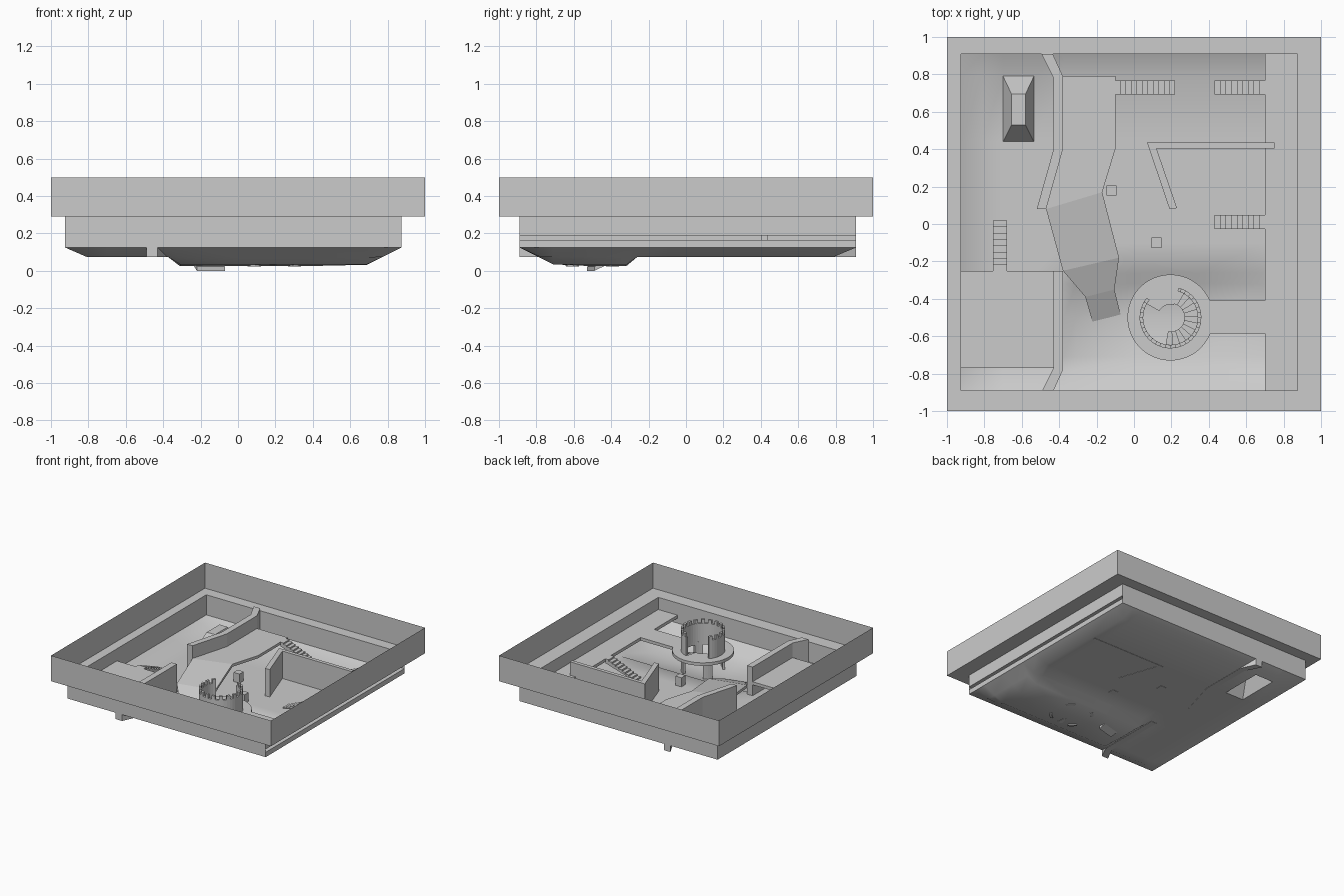
import bpy, bmesh
from math import sin, cos, radians

if "Cube" in bpy.data.objects:
    bpy.data.objects.remove(bpy.data.objects["Cube"])

X0, X1, Y0, Y1 = -0.925, 0.875, -0.89, 0.91
FLOOR, DECK, WALL = 0.075, 0.19, 0.31


def make(name, verts, faces, smooth=False, fix=True):
    me = bpy.data.meshes.new(name)
    me.from_pydata(verts, [], faces)
    bm = bmesh.new()
    bm.from_mesh(me)
    if fix:
        bmesh.ops.recalc_face_normals(bm, faces=bm.faces)
    for f in bm.faces:
        f.smooth = smooth
    bm.to_mesh(me)
    bm.free()
    ob = bpy.data.objects.new(name, me)
    bpy.context.collection.objects.link(ob)
    return ob


def prism(name, pts, z0, z1):
    n = len(pts)
    v = [(x, y, z0) for x, y in pts] + [(x, y, z1) for x, y in pts]
    f = [tuple(range(n)), tuple(range(n, 2 * n))]
    f += [(i, (i + 1) % n, n + (i + 1) % n, n + i) for i in range(n)]
    return make(name, v, f)


def block(name, x0, x1, y0, y1, z0, z1):
    return prism(name, [(x0, y0), (x1, y0), (x1, y1), (x0, y1)], z0, z1)


def loft(name, rings, cap_top=False):
    """Stack of four-cornered rings (x0, x1, y0, y1, z)."""
    v, f = [], []
    for x0, x1, y0, y1, z in rings:
        v += [(x0, y0, z), (x1, y0, z), (x1, y1, z), (x0, y1, z)]
    for r in range(len(rings) - 1):
        for i in range(4):
            a, b = r * 4 + i, r * 4 + (i + 1) % 4
            f.append((a, b, b + 4, a + 4))
    if cap_top:
        f.append(tuple(range(len(v) - 4, len(v))))
    return make(name, v, f)


def stairs(name, start, direction, length, width, n, z0, z1):
    """Saw-tooth flight climbing along direction, with a sloping underside."""
    dx, dy = direction
    prof = []
    for i in range(n):
        z = z0 + (z1 - z0) * (i + 1) / n
        prof += [(length * i / n, z), (length * (i + 1) / n, z)]
    prof = [(0, z0)] + prof + [(length, z1 - 0.035)]
    v = [(start[0] + dx * s - dy * w, start[1] + dy * s + dx * w, z)
         for w in (-width / 2, width / 2) for s, z in prof]
    m = len(prof)
    f = [tuple(range(m)), tuple(range(m, 2 * m))]
    f += [(i, (i + 1) % m, m + (i + 1) % m, m + i) for i in range(m)]
    return make(name, v, f)


# Outer rim, ledge and inner retaining walls (right wall has a slot at deck level)
loft("outer_rim", [(-1, 1, -1, 1, 0.5), (-1, 1, -1, 1, 0.29), (X0, X1, Y0, Y1, 0.29)])
make("retaining_walls",
     [(X1, Y1, 0.125), (X0, Y1, 0.125), (X0, Y0, 0.125), (X1, Y0, 0.125),
      (X1, Y1, 0.29), (X0, Y1, 0.29), (X0, Y0, 0.29), (X1, Y0, 0.29),
      (X1, Y1, DECK), (X1, Y0, DECK), (X1, Y1, 0.165), (X1, Y0, 0.165)],
     [(0, 1, 5, 4), (1, 2, 6, 5), (2, 3, 7, 6), (8, 9, 7, 4), (0, 3, 11, 10)], fix=False)

# Terrain bowl with a deeper basin at the front; open below the mound
xs = [X0, -0.81, -0.7, -0.535, -0.375, -0.31, 0.0, 0.35, 0.69, 0.775, X1]
ys = [Y0, -0.78, -0.71, -0.5, -0.32, -0.26, -0.1, 0.2, 0.44, 0.79, Y1]


def ground(x, y):
    d = min(x - X0, X1 - x, y - Y0, Y1 - y)
    t = max((y + 0.32) / 0.06, (-0.31 - x) / 0.065)
    base = 0.025 + 0.05 * min(1, max(0, t))
    return max(base, 0.125 - 0.5 * d)


tv = [(x, y, ground(x, y)) for y in ys for x in xs]
n = len(xs)
tf = [(j * n + i, j * n + i + 1, (j + 1) * n + i + 1, (j + 1) * n + i)
      for j in range(len(ys) - 1) for i in range(n - 1)
      if not (xs[i] == -0.7 and ys[j] == 0.44)]
make("terrain", tv, tf, smooth=True, fix=False)
loft("mound", [(-0.7, -0.535, 0.44, 0.79, FLOOR), (-0.655, -0.58, 0.53, 0.695, 0.2)], True)

# Free-standing walls
prism("back_left_wall", [(-0.495, Y1), (-0.43, 0.78), (-0.43, 0.4), (-0.52, 0.08),
                         (-0.47, 0.08), (-0.38, 0.4), (-0.38, 0.79), (-0.435, Y1)], 0.073, WALL)
prism("front_left_wall", [(-0.49, Y0), (-0.43, -0.77), (-0.43, -0.25), (-0.38, -0.25),
                          (-0.38, -0.78), (-0.43, Y0)], 0.073, WALL)
prism("right_wall", [(0.07, 0.435), (0.75, 0.435), (0.75, 0.405), (0.12, 0.405),
                     (0.23, 0.085), (0.19, 0.08)], 0.073, 0.3)
for k, (x, y) in enumerate([(-0.12, 0.18), (0.12, -0.1)]):
    block("post_%d" % k, x - 0.027, x + 0.027, y - 0.027, y + 0.027, 0.073, 0.15)

# Side decks and the bridge to the tower
loft("right_deck", [(0.7, X1, Y0, Y1, 0.165), (0.7, 0.7, Y0, Y1, 0.165),
                    (0.7, 0.7, Y0, Y1, DECK), (0.7, X1, Y0, Y1, DECK)])
deck = bpy.data.meshes["right_deck"]
deck.clear_geometry()
deck.from_pydata([(X1, Y0, 0.165), (X1, Y1, 0.165), (0.7, Y1, 0.165), (0.7, Y0, 0.165),
                  (X1, Y0, DECK), (X1, Y1, DECK), (0.7, Y1, DECK), (0.7, Y0, DECK)], [],
                 [(0, 3, 2, 1), (4, 5, 6, 7), (3, 7, 6, 2)])
block("bridge", 0.4, 0.7, -0.585, -0.41, 0.165, DECK)
block("left_deck", X0, -0.38, -0.77, -0.25, 0.165, DECK)

# Central platform running down into the basin
rows = [(-0.38, 0.79, -0.1, 0.79, 0.205), (-0.38, 0.4, -0.1, 0.4, 0.205),
        (-0.47, 0.08, -0.17, 0.17, 0.205), (-0.38, -0.25, -0.08, -0.18, 0.15),
        (-0.26, -0.39, -0.105, -0.35, 0.09), (-0.22, -0.53, -0.07, -0.49, 0.022)]
rv, rf = [], []
for ax, ay, bx, by, z in rows:
    rv += [(ax, ay, z), (bx, by, z), (bx, by, z - 0.022), (ax, ay, z - 0.022)]
for r in range(len(rows) - 1):
    rf += [(r * 4 + i, r * 4 + (i + 1) % 4, r * 4 + 4 + (i + 1) % 4, r * 4 + 4 + i)
           for i in range(4)]
rf += [(0, 1, 2, 3), (20, 21, 22, 23)]
make("ramp_platform", rv, rf)

# Stair flights
stairs("platform_stairs", (0.22, 0.73), (-1, 0), 0.32, 0.075, 11, FLOOR, 0.205)
for k, y in enumerate((0.73, 0.01)):
    stairs("deck_stairs_%d" % k, (0.43, y), (1, 0), 0.27, 0.075, 9, FLOOR, DECK)
stairs("left_stairs", (-0.717, 0.02), (0, -1), 0.27, 0.075, 8, FLOOR, DECK)

# Round tower: curved blocks share one sector helper
CX, CY = 0.195, -0.5


def sector(name, r0, r1, a0, a1, z0, z1, steps=1):
    ang = [radians(a0 + (a1 - a0) * i / steps) for i in range(steps + 1)]
    pts = [(CX + r1 * cos(a), CY + r1 * sin(a)) for a in ang]
    pts += [(CX + r0 * cos(a), CY + r0 * sin(a)) for a in reversed(ang)]
    return prism(name, pts, z0, z1)


for k in range(2):
    sector("walkway_ring_%d" % k, 0.146, 0.23, 180 * k, 180 * k + 180, 0.165, DECK, 24)
sector("tower_wall", 0.146, 0.165, 140, 435, DECK, 0.34, 36)
for k in range(15):
    a = 140 + k * 20
    sector("merlon_%d" % k, 0.146, 0.165, a, a + 10, 0.338, 0.37, 2)
for k in range(4):
    a = 35 + 90 * k
    sector("tower_leg_%d" % k, 0.146, 0.165, a, a + 25, 0.022, 0.167, 4)
sector("landing", 0.07, 0.148, 75, 150, 0.165, DECK, 8)
for k in range(12):
    a = -100 + k * 14.6
    z = 0.035 + (k + 1) * 0.0125
    sector("spiral_step_%d" % k, 0.075, 0.148, a, a + 14.6, z - 0.02, z, 2)
